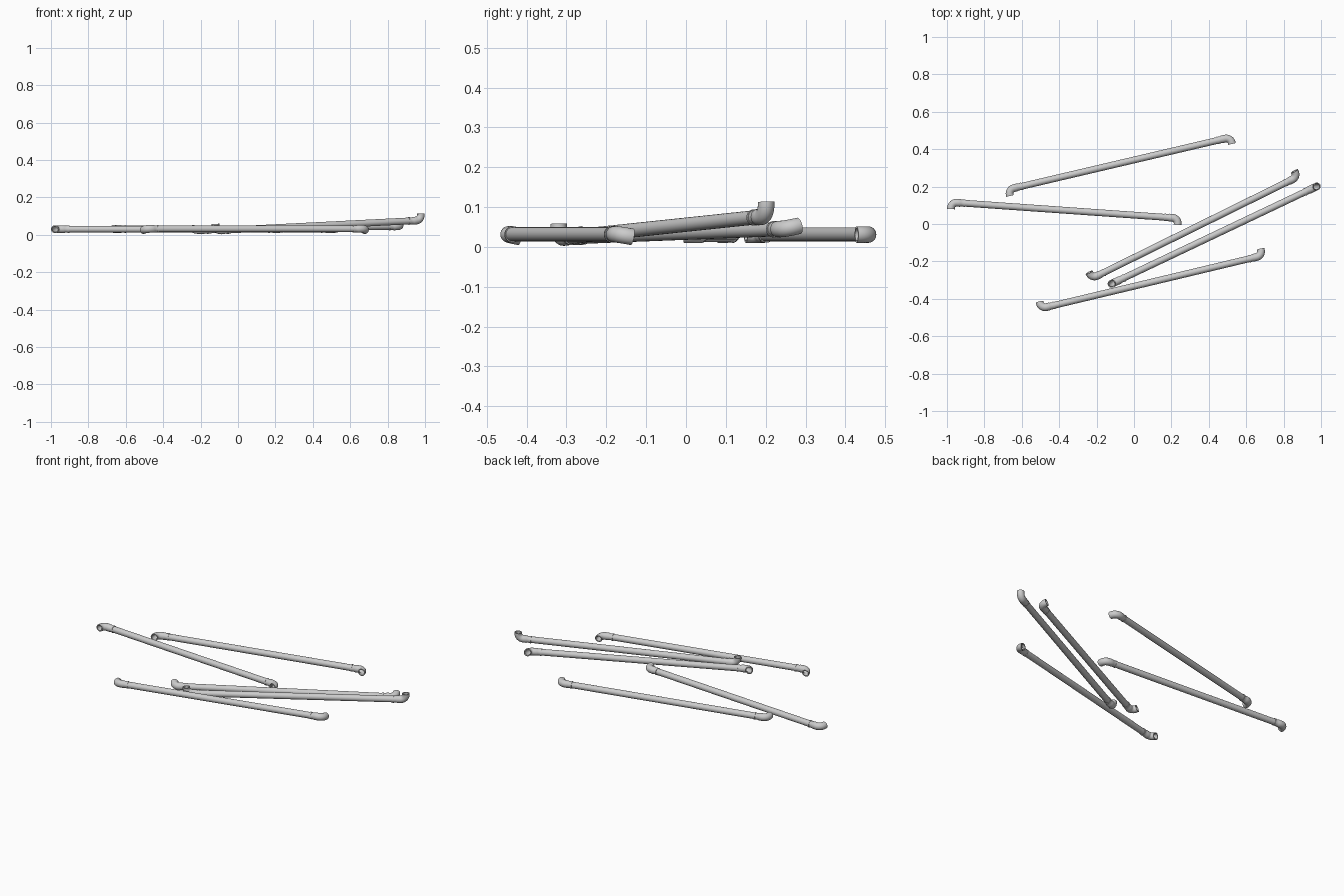
import bpy, bmesh, math
from mathutils import Vector

if "Cube" in bpy.data.objects:
    bpy.data.objects.remove(bpy.data.objects["Cube"])

SIDES = 24
PIPE_R, ELBOW_R, BORE_R = 0.018, 0.0208, 0.0155
TIP, BEND, FAT, LEG = 0.036, 0.03, 0.052, 0.074   # elbow distances from its corner


def sweep(name, stations, w):
    """Loft circles along stations of (centre, tangent, radius); w is normal to the path plane."""
    bm = bmesh.new()
    rings = []
    for c, t, r in stations:
        n = w.cross(t).normalized()
        rings.append([bm.verts.new(c + r * (math.cos(a) * n + math.sin(a) * w))
                      for a in (2 * math.pi * i / SIDES for i in range(SIDES))])
    for p, q in zip(rings, rings[1:]):
        for i in range(SIDES):
            j = (i + 1) % SIDES
            bm.faces.new((p[i], p[j], q[j], q[i]))
    bm.faces.new(rings[0])
    bm.faces.new(rings[-1])
    bmesh.ops.recalc_face_normals(bm, faces=bm.faces)
    mesh = bpy.data.meshes.new(name)
    bm.to_mesh(mesh)
    bm.free()
    ob = bpy.data.objects.new(name, mesh)
    bpy.context.collection.objects.link(ob)
    bpy.context.view_layer.objects.active = ob
    ob.select_set(True)
    bpy.ops.object.shade_smooth_by_angle(angle=math.radians(35))
    ob.select_set(False)


def elbow(name, corner, u, v):
    """Hollow 90 degree elbow: opening along v, joined to the pipe along u."""
    w = u.cross(v).normalized()
    arc = []
    for i in range(9):
        a = math.pi / 2 * i / 8
        c = corner + BEND * ((1 - math.sin(math.pi / 2 - a)) * u + (1 - math.sin(a)) * v)
        arc.append((c, math.sin(a) * u - math.cos(a) * v))
    tip = corner + TIP * v
    # bore, from deep inside out to the rim
    st = [(c, t, BORE_R) for c, t in reversed(arc)] + [(tip, -v, BORE_R)]
    # outer skin, round the bend to the stepped collar
    st += [(tip, -v, ELBOW_R)] + [(c, t, ELBOW_R) for c, t in arc]
    st += [(corner + d * u, u, r) for d, r in (
        (FAT - 0.004, ELBOW_R), (FAT, 0.0188), (LEG - 0.008, 0.0188),
        (LEG - 0.008, 0.0205), (LEG, 0.0205), (LEG, 0.012))]
    sweep(name, st, w)


def fitted_pipe(name, left_tip, right_tip, opening):
    a, b = Vector(left_tip), Vector(right_tip)
    d = (b - a).normalized()
    o = Vector(opening)
    o = (o - o.dot(d) * d).normalized()
    a, b = a - TIP * o, b - TIP * o
    elbow(name + "_left_elbow", a, d, o)
    elbow(name + "_right_elbow", b, -d, o)
    sweep(name + "_tube", [(a + (LEG - 0.01) * d, d, PIPE_R),
                           (b - (LEG - 0.01) * d, d, PIPE_R)], d.cross(o))


# name, left opening centre, right opening centre, opening direction
PIPES = [
    ("back_pipe", (-0.663, 0.15, 0.031), (0.524, 0.428, 0.031), (0, -1, 0)),
    ("left_pipe", (-0.979, 0.08, 0.030), (0.233, -0.005, 0.030), (0, -1, 0)),
    ("front_pipe", (-0.505, -0.417, 0.025), (0.677, -0.135, 0.025), (0, 1, -0.18)),
    ("middle_pipe", (-0.24, -0.259, 0.032), (0.858, 0.283, 0.053), (0, 1, 0.2)),
    ("raised_pipe", (-0.12, -0.32, 0.058), (0.977, 0.201, 0.113), (0, 0, 1)),
]
for p in PIPES:
    fitted_pipe(*p)
